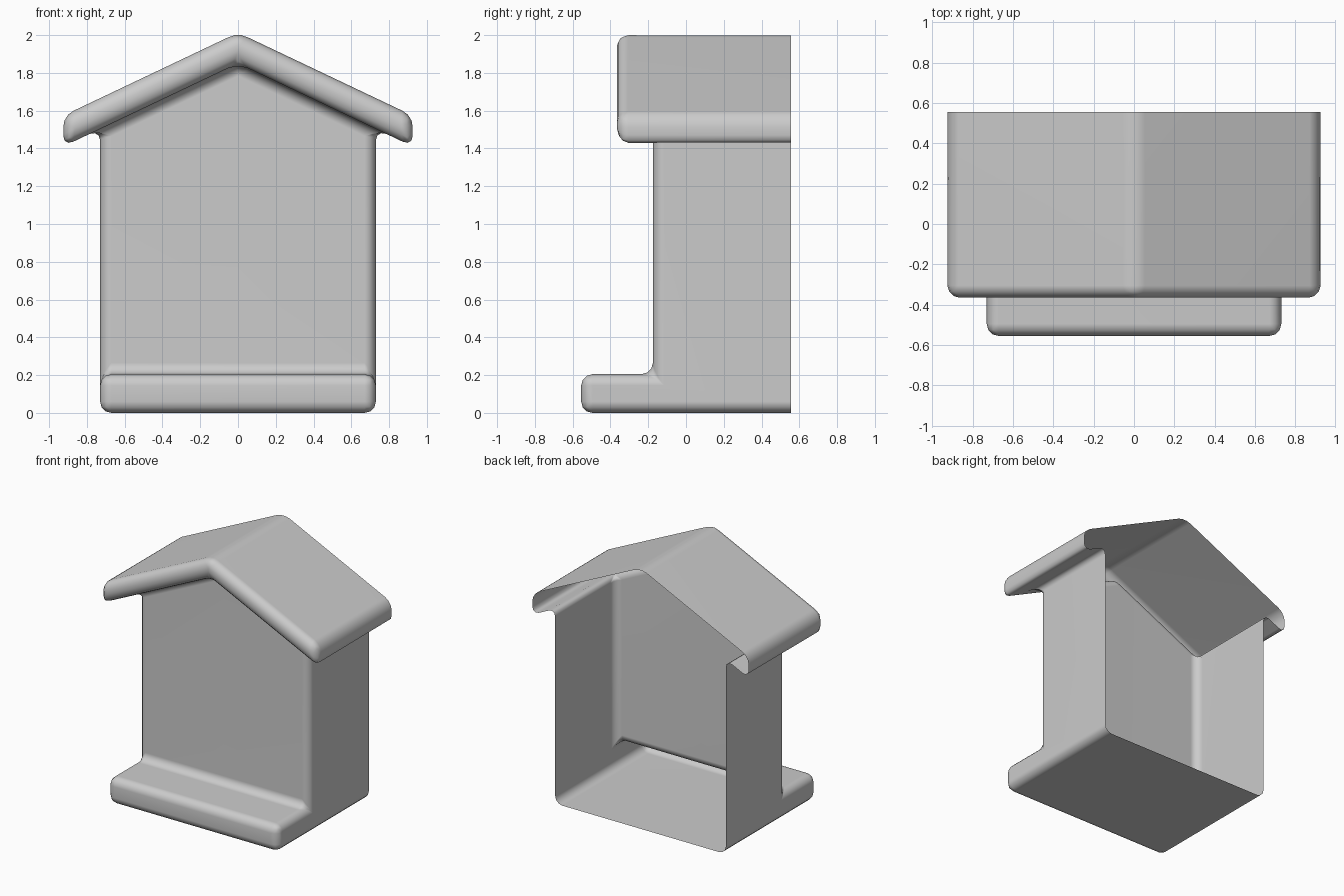
import bpy
import bmesh

if "Cube" in bpy.data.objects:
    bpy.data.objects.remove(bpy.data.objects["Cube"])

# Main dimensions
WALL_X, ROOF_X = 0.73, 0.925
BACK, WALL_Y, ROOF_Y, LIP_Y = 0.555, -0.175, -0.365, -0.555
LIP_Z, RIDGE, SOFFIT, SLOPE = 0.205, 2.013, 1.85, 0.475


def top(x, y):
    return (x, y, RIDGE - SLOPE * x)


def under(x, y):
    return (x, y, SOFFIT - SLOPE * x)


# Right half of the open-backed shell, one polygon per flat surface
W, R = WALL_X, ROOF_X
faces = [
    # floor, lip front, lip top
    [(0, LIP_Y, 0), (0, BACK, 0), (W, BACK, 0), (W, LIP_Y, 0)],
    [(0, LIP_Y, 0), (W, LIP_Y, 0), (W, LIP_Y, LIP_Z), (0, LIP_Y, LIP_Z)],
    [(0, LIP_Y, LIP_Z), (W, LIP_Y, LIP_Z), (W, WALL_Y, LIP_Z), (0, WALL_Y, LIP_Z)],
    # front wall and side wall
    [(0, WALL_Y, LIP_Z), (W, WALL_Y, LIP_Z), under(W, WALL_Y), under(0, WALL_Y)],
    [(W, LIP_Y, 0), (W, BACK, 0), under(W, BACK), under(W, WALL_Y),
     (W, WALL_Y, LIP_Z), (W, LIP_Y, LIP_Z)],
    # overhang underside, eave end, gable front, roof top
    [under(0, ROOF_Y), under(0, WALL_Y), under(W, WALL_Y), under(W, BACK),
     under(R, BACK), under(R, ROOF_Y)],
    [under(R, ROOF_Y), under(R, BACK), top(R, BACK), top(R, ROOF_Y)],
    [under(0, ROOF_Y), under(R, ROOF_Y), top(R, ROOF_Y), top(0, ROOF_Y)],
    [top(0, ROOF_Y), top(R, ROOF_Y), top(R, BACK), top(0, BACK)],
]

bm = bmesh.new()
for pts in faces:
    bm.faces.new([bm.verts.new(p) for p in pts])
bmesh.ops.remove_doubles(bm, verts=bm.verts, dist=1e-4)
for f in bm.faces:
    f.smooth = True
mesh = bpy.data.meshes.new("house_shell")
bm.to_mesh(mesh)
bm.free()
house = bpy.data.objects.new("house_shell", mesh)
bpy.context.collection.objects.link(house)

# Mirror the half, then round every fold
mirror = house.modifiers.new("mirror", 'MIRROR')
mirror.use_clip = True
bevel = house.modifiers.new("rounding", 'BEVEL')
bevel.width = 0.06
bevel.segments = 3
bevel.limit_method = 'ANGLE'
bevel.angle_limit = 0.5
normals = house.modifiers.new("flat_panels", 'WEIGHTED_NORMAL')
normals.keep_sharp = True
